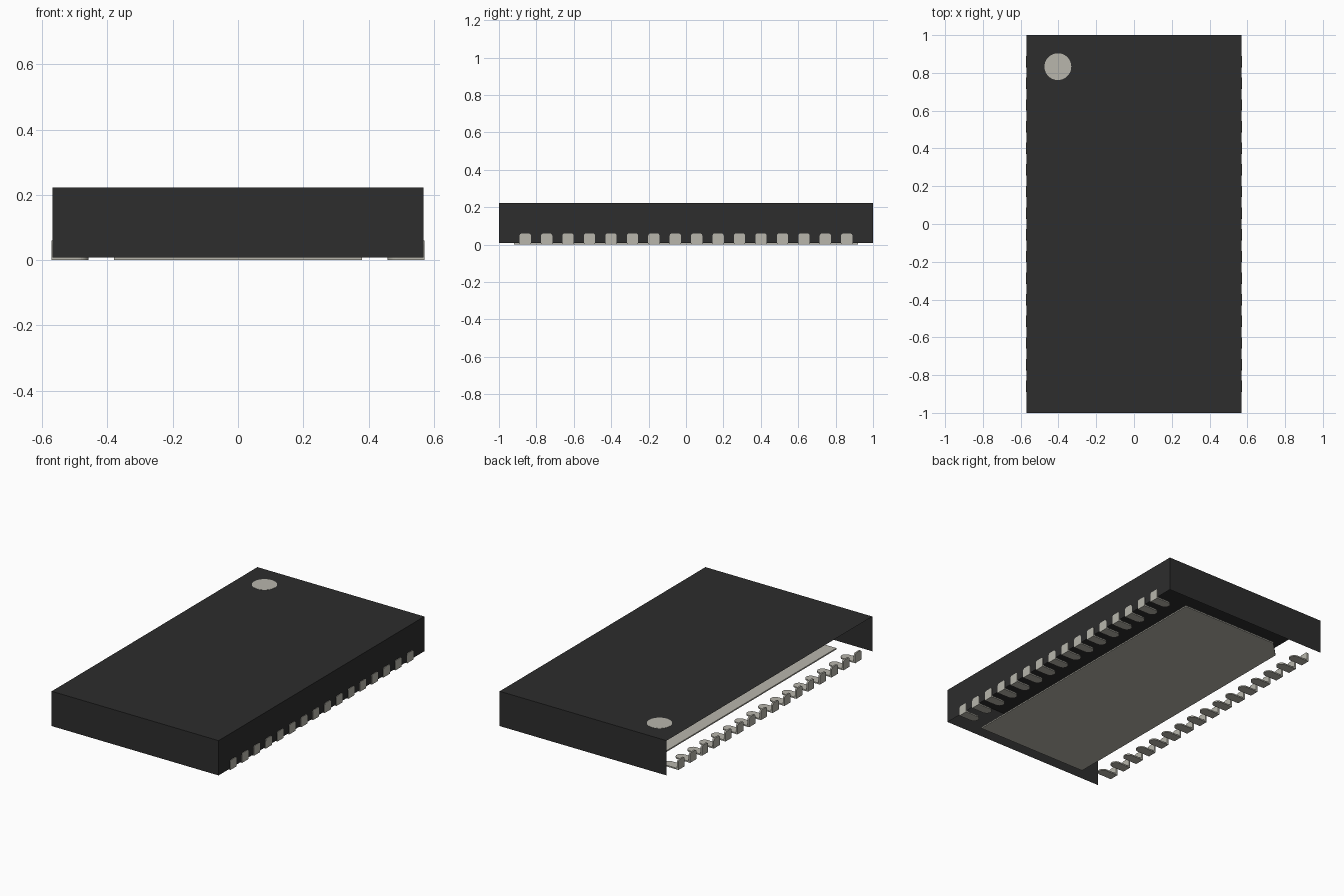
import bpy, bmesh, math
from mathutils import Vector

cube = bpy.data.objects.get("Cube")
if cube:
    bpy.data.objects.remove(cube, do_unlink=True)


def material(name, rgb):
    m = bpy.data.materials.new(name)
    m.use_nodes = True
    m.diffuse_color = (*rgb, 1)
    bsdf = m.node_tree.nodes["Principled BSDF"]
    bsdf.inputs["Base Color"].default_value = (*rgb, 1)
    bsdf.inputs["Roughness"].default_value = 0.6
    return m


BLACK = material("black_plastic", (0.026, 0.026, 0.026))
METAL = material("tinned_metal", (0.479, 0.468, 0.413))


def add_object(name, bm, mat):
    mesh = bpy.data.meshes.new(name)
    bm.to_mesh(mesh)
    bm.free()
    mesh.materials.append(mat)
    obj = bpy.data.objects.new(name, mesh)
    bpy.context.collection.objects.link(obj)
    return obj


def prism(name, points, depth, mat):
    """Extrude a closed planar outline along the depth vector."""
    bm = bmesh.new()
    face = bm.faces.new([bm.verts.new(p) for p in points])
    ext = bmesh.ops.extrude_face_region(bm, geom=[face], use_keep_orig=True)
    verts = [g for g in ext["geom"] if isinstance(g, bmesh.types.BMVert)]
    bmesh.ops.translate(bm, verts=verts, vec=Vector(depth))
    bmesh.ops.recalc_face_normals(bm, faces=bm.faces)
    return add_object(name, bm, mat)


def arc(cx, cy, r, start, end, steps):
    angles = [math.radians(start + (end - start) * i / steps) for i in range(steps + 1)]
    return [(cx + r * math.cos(a), cy + r * math.sin(a)) for a in angles]


def repeat(obj):
    """Row of contacts along y, mirrored to the other long side."""
    row = obj.modifiers.new("row", 'ARRAY')
    row.count = COUNT
    row.use_relative_offset = False
    row.use_constant_offset = True
    row.constant_offset_displace = (0, PITCH, 0)
    obj.modifiers.new("both_sides", 'MIRROR')


HALF_X, BASE, TOP = 0.568, 0.008, 0.222
COUNT, PITCH = 16, 0.1146
Y0 = -PITCH * (COUNT - 1) / 2
PIN = 0.03          # half width of a contact
OUT = 0.571         # outer face of the contacts

# Body shell: open underneath and along the -x side
bm = bmesh.new()
bmesh.ops.create_cube(bm, size=1)
bmesh.ops.scale(bm, vec=(HALF_X * 2, 2, TOP - BASE), verts=bm.verts)
bmesh.ops.translate(bm, vec=(0, 0, (TOP + BASE) / 2), verts=bm.verts)
bm.normal_update()
opened = [f for f in bm.faces if f.normal.x < -0.9 or f.normal.z < -0.9]
bmesh.ops.delete(bm, geom=opened, context='FACES')
add_object("body_shell", bm, BLACK)

# Round corner marker on the top
prism("corner_marker", [(x, y, TOP - 0.001) for x, y in arc(-0.403, 0.833, 0.071, 0, 352.5, 47)],
      (0, 0, 0.002), METAL)

# Large pad underneath, with one cut corner
px, py, cut = 0.38, 0.92, 0.1
pad = [(-px, -py), (px, -py), (px, py), (-px + cut, py), (-px, py - cut)]
prism("thermal_pad", [(x, y, 0) for x, y in pad], (0, 0, BASE), METAL)

# Flat contact feet, rounded at the inner end
foot = [(OUT, Y0 - PIN), (OUT, Y0 + PIN)] + arc(0.458 + PIN, Y0, PIN, 90, 270, 12)
repeat(prism("contact_feet", [(x, y, 0) for x, y in foot], (0, 0, BASE), METAL))

# Upright contact tabs with softened upper corners
r, h = 0.012, 0.06
tab = ([(Y0 - PIN, BASE), (Y0 + PIN, BASE)]
       + arc(Y0 + PIN - r, h - r, r, 0, 90, 4)
       + arc(Y0 - PIN + r, h - r, r, 90, 180, 4))
repeat(prism("contact_tabs", [(OUT, y, z) for y, z in tab], (-0.01, 0, 0), METAL))
